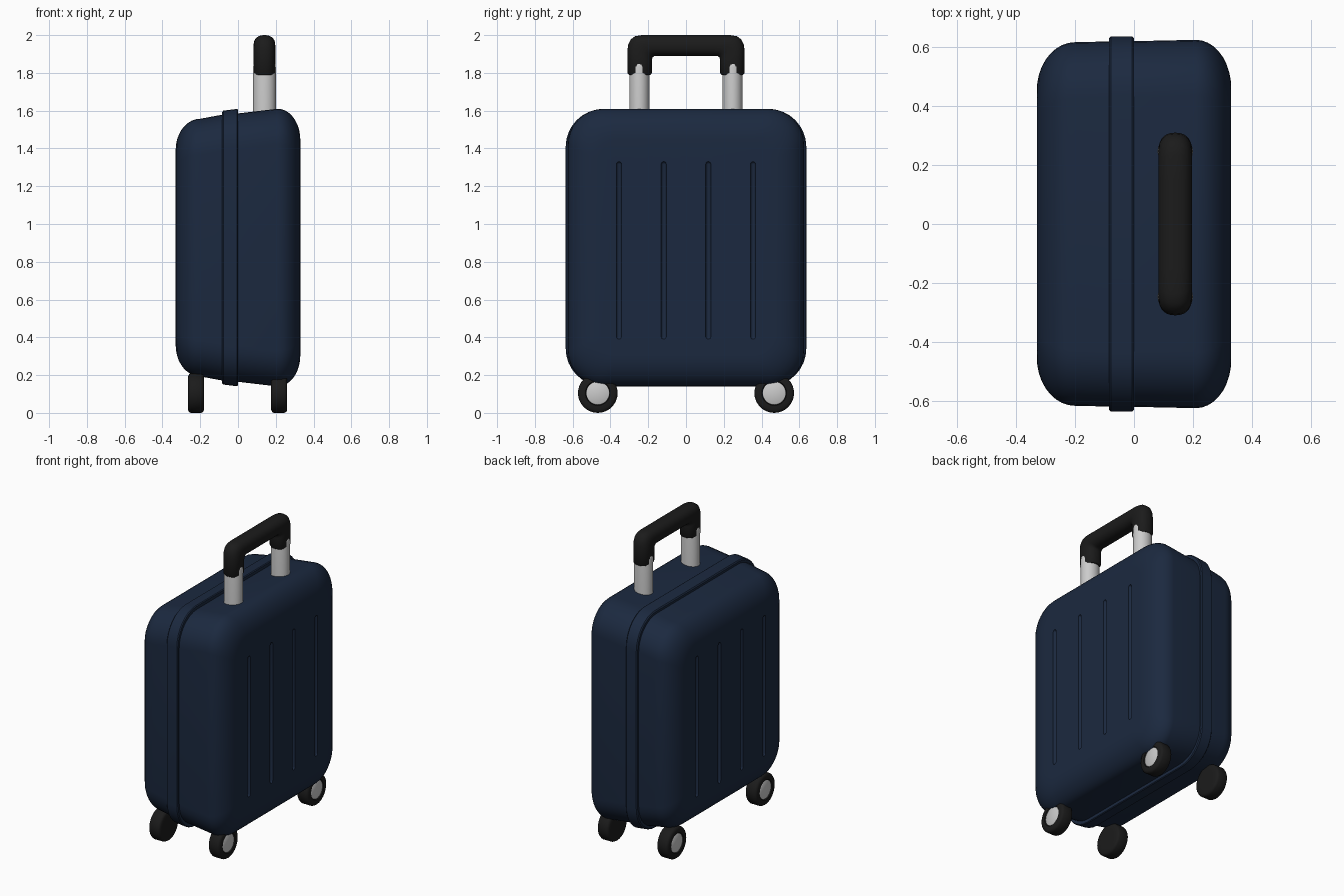
import bpy, bmesh
from math import pi, sin, cos, radians, copysign, hypot

if "Cube" in bpy.data.objects:
    bpy.data.objects.remove(bpy.data.objects["Cube"])

CZ = 0.875  # height of the case centre


def material(name, rgb):
    m = bpy.data.materials.new(name)
    m.diffuse_color = (*rgb, 1)
    m.use_nodes = True
    m.node_tree.nodes["Principled BSDF"].inputs["Base Color"].default_value = m.diffuse_color
    return m


navy = material("navy", (0.011, 0.022, 0.05))
black = material("black", (0.011, 0.011, 0.011))


def loft(name, rings, mat=None, angle=35):
    """Skin a list of equal-length rings and cap both ends."""
    bm = bmesh.new()
    rows = [[bm.verts.new(p) for p in r] for r in rings]
    n = len(rows[0])
    for a, b in zip(rows, rows[1:]):
        for i in range(n):
            j = (i + 1) % n
            bm.faces.new((a[i], a[j], b[j], b[i]))
    bm.faces.new(rows[0])
    bm.faces.new(rows[-1])
    bmesh.ops.recalc_face_normals(bm, faces=bm.faces)
    me = bpy.data.meshes.new(name)
    bm.to_mesh(me)
    bm.free()
    ob = bpy.data.objects.new(name, me)
    bpy.context.collection.objects.link(ob)
    if mat:
        me.materials.append(mat)
    smooth(ob, angle)
    return ob


def smooth(ob, angle=35):
    bpy.ops.object.select_all(action='DESELECT')
    ob.select_set(True)
    bpy.context.view_layer.objects.active = ob
    bpy.ops.object.shade_smooth_by_angle(angle=radians(angle))


def case_ring(x, hy, hz, r, n=8):
    """Rounded rectangle in the y-z plane."""
    pts = []
    for q, (sy, sz) in enumerate([(1, 1), (-1, 1), (-1, -1), (1, -1)]):
        for k in range(n + 1):
            a = (q + k / n) * pi / 2
            pts.append((x, sy * (hy - r) + r * cos(a), CZ + sz * (hz - r) + r * sin(a)))
    return pts


def lathe_x(x, z, y, r, n=32):
    return [(x, y + r * cos(2 * pi * i / n), z + r * sin(2 * pi * i / n)) for i in range(n)]


# Two case halves with moulded vertical grooves
def shell(name, x0, hy0, hz0, x1, hy1, hz1, x2):
    rings = [case_ring(x0, hy0, hz0, 0.19)]
    steps = 9
    for k in range(steps + 1):
        t = k / steps * pi / 2
        inset = 0.165 * (1 - cos(t))
        rings.append(case_ring(x1 + (x2 - x1) * sin(t), hy1 - inset, hz1 - inset, 0.19 - 0.5 * inset))
    ob = loft(name, rings, navy)
    for y in (-0.355, -0.118, 0.118, 0.355):
        lo, hi, r = 0.39, 1.33, 0.014
        prof = [(lo + r * (1 - cos(a)), r * sin(a)) for a in (0.15, 0.5, 1.0, pi / 2)]
        prof += [(lo + hi - z, q) for z, q in reversed(prof)]
        cutter = loft("groove_cutter", [[(x2 + q * cos(i * pi / 6), y + q * sin(i * pi / 6), z)
                                         for i in range(12)] for z, q in prof])
        cutter.hide_render = True
        mod = ob.modifiers.new("groove", 'BOOLEAN')
        mod.operation = 'DIFFERENCE'
        mod.object = cutter
        bpy.ops.object.select_all(action='DESELECT')
        bpy.context.view_layer.objects.active = ob
        ob.select_set(True)
        bpy.ops.object.modifier_apply(modifier=mod.name)
        bpy.data.objects.remove(cutter)
    smooth(ob)


shell("right_shell", -0.02, 0.62, 0.708, 0.21, 0.625, 0.735, 0.33)
shell("left_shell", -0.06, 0.62, 0.708, -0.20, 0.617, 0.682, -0.33)

# Raised seam band around the middle
loft("seam_band", [case_ring(-0.084, 0.622, 0.708, 0.19), case_ring(-0.084, 0.631, 0.718, 0.195),
                   case_ring(-0.078, 0.637, 0.725, 0.2), case_ring(-0.006, 0.637, 0.734, 0.2),
                   case_ring(0.0, 0.631, 0.73, 0.195), case_ring(0.0, 0.622, 0.708, 0.19)], navy)

# Four wheels, hub caps on the outward side
for side, xc in (("right", 0.218), ("left", -0.222)):
    s = copysign(1, xc)
    for end, y in (("front", -0.467), ("back", 0.467)):
        tyre = [(-0.042, 0.06), (-0.042, 0.09), (-0.037, 0.1), (-0.028, 0.105),
                (0.028, 0.105), (0.037, 0.1), (0.042, 0.09), (0.042, 0.066), (0.034, 0.062)]
        loft(f"{side}_{end}_wheel", [lathe_x(xc + s * d, 0.105, y, r) for d, r in tyre], black)
        hub = [(0.02, 0.061), (0.037, 0.061), (0.04, 0.056)]
        loft(f"{side}_{end}_hub", [lathe_x(xc + s * d, 0.105, y, r) for d, r in hub])


# Telescopic handle tubes
def oval(cx, cy, z, rx, ry, n=32):
    return [(cx + rx * cos(2 * pi * i / n), cy + ry * sin(2 * pi * i / n), z) for i in range(n)]


for name, y in (("front_tube", -0.247), ("back_tube", 0.247)):
    loft(name, [oval(0.14, y, z, 0.06 * k, 0.053 * k)
                for z, k in ((1.5, 1), (1.83, 1), (1.845, 0.97), (1.852, 0.9))])

# Grip: oval sections between outer and inner outlines
outer = [(-0.302, 1.79), (-0.31, 1.8), (-0.31, 1.92), (-0.306, 1.95), (-0.293, 1.977), (-0.27, 1.994), (-0.235, 2.0), (-0.15, 2.0)]
inner = [(-0.188, 1.79), (-0.18, 1.8), (-0.18, 1.865), (-0.179, 1.875), (-0.176, 1.883), (-0.17, 1.888), (-0.16, 1.89), (-0.13, 1.89)]
pairs = list(zip(outer, inner))
pairs += [((-a, b), (-c, d)) for (a, b), (c, d) in reversed(pairs)]
rings = []
for k, (o, i) in enumerate(pairs):
    hx = 0.051 if k in (0, len(pairs) - 1) else 0.0575
    ring = []
    for j in range(28):
        a = 2 * pi * j / 28
        u = copysign(abs(cos(a)) ** 0.85, cos(a))
        v = copysign(abs(sin(a)) ** 0.85, sin(a))
        f = (1 + u) / 2
        ring.append((0.14 + hx * v, i[0] + (o[0] - i[0]) * f, i[1] + (o[1] - i[1]) * f))
    rings.append(ring)
loft("grip", rings, black, 50)
